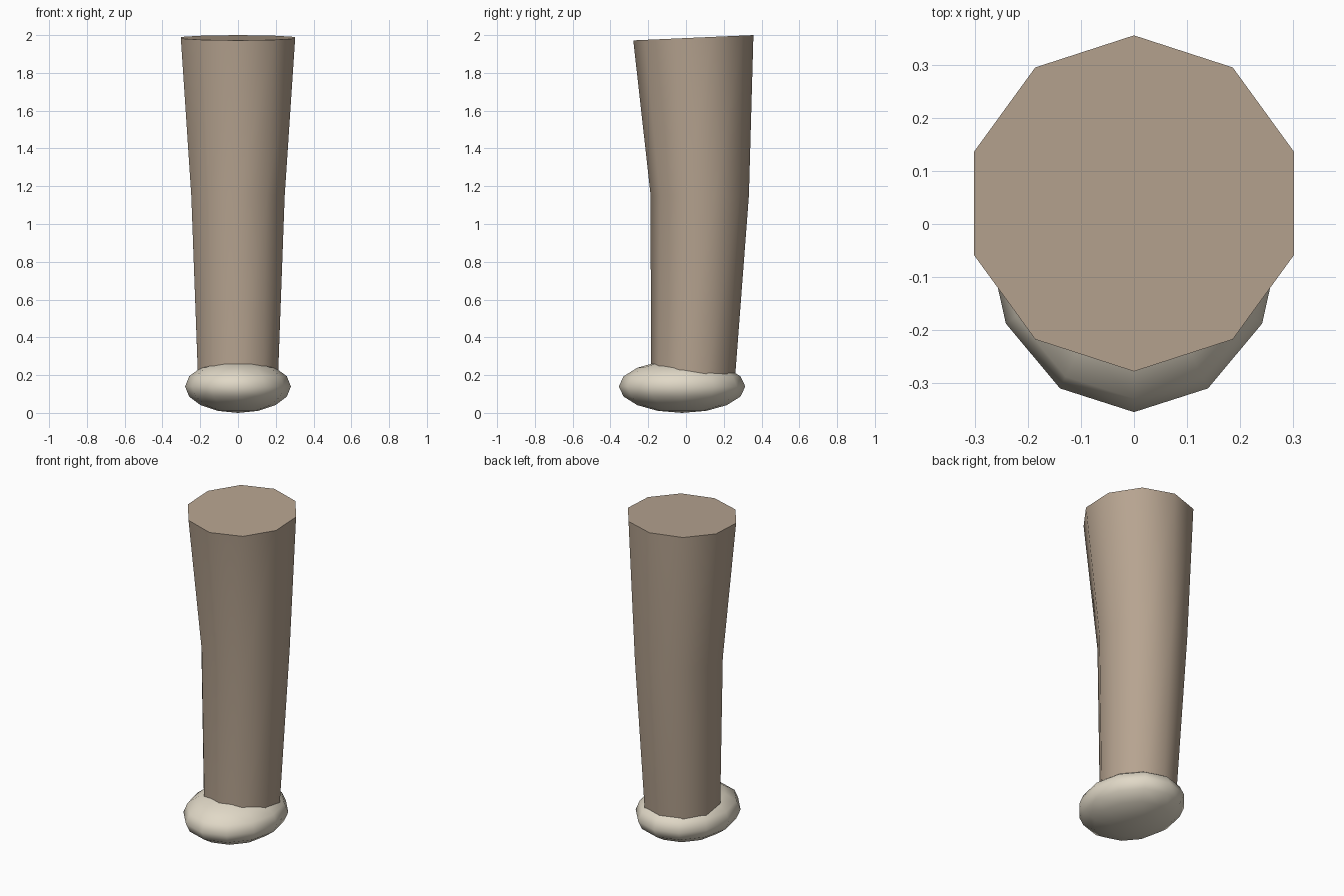
import bpy, bmesh
from math import sin, cos, pi, radians

if "Cube" in bpy.data.objects:
    bpy.data.objects.remove(bpy.data.objects["Cube"])


def material(name, color):
    m = bpy.data.materials.new(name)
    m.diffuse_color = (*color, 1)
    m.use_nodes = True
    m.node_tree.nodes["Principled BSDF"].inputs["Base Color"].default_value = m.diffuse_color
    return m


def finish(ob, name, mat, angle):
    ob.name = name
    ob.data.materials.append(mat)
    bpy.ops.object.select_all(action='DESELECT')
    ob.select_set(True)
    bpy.context.view_layer.objects.active = ob
    bpy.ops.object.shade_smooth_by_angle(angle=radians(angle))


# Leg: ten-sided tapered tube; rings are (centre y, centre z, radius, z slope along y)
rings = [(0.034, 0.12, 0.22, -0.04), (0.073, 1.15, 0.26, 0.0), (0.039, 1.986, 0.318, 0.044)]
SIDES = 10
bm = bmesh.new()
loops = []
for cy, cz, r, slope in rings:
    loop = []
    for i in range(SIDES):
        a = 2 * pi * i / SIDES
        dy = -r * cos(a)
        loop.append(bm.verts.new((r * sin(a), cy + dy, cz + slope * dy)))
    loops.append(loop)
for lo, hi in zip(loops, loops[1:]):
    for i in range(SIDES):
        j = (i + 1) % SIDES
        bm.faces.new((lo[i], lo[j], hi[j], hi[i]))
bm.faces.new(loops[0][::-1])
bm.faces.new(loops[-1])
bmesh.ops.recalc_face_normals(bm, faces=bm.faces)
mesh = bpy.data.meshes.new("leg")
bm.to_mesh(mesh)
bm.free()
leg = bpy.data.objects.new("leg", mesh)
bpy.context.collection.objects.link(leg)
finish(leg, "leg", material("tan", (0.47, 0.37, 0.28)), 50)

# Foot: flattened low-poly sphere, shifted forward
bpy.ops.mesh.primitive_uv_sphere_add(segments=12, ring_count=8, radius=1,
                                     location=(0, -0.021, 0.14))
foot = bpy.context.object
foot.scale = (0.28, 0.335, 0.14)
bpy.ops.object.transform_apply(location=False, rotation=False, scale=True)
finish(foot, "foot", material("cream", (0.75, 0.69, 0.57)), 80)
